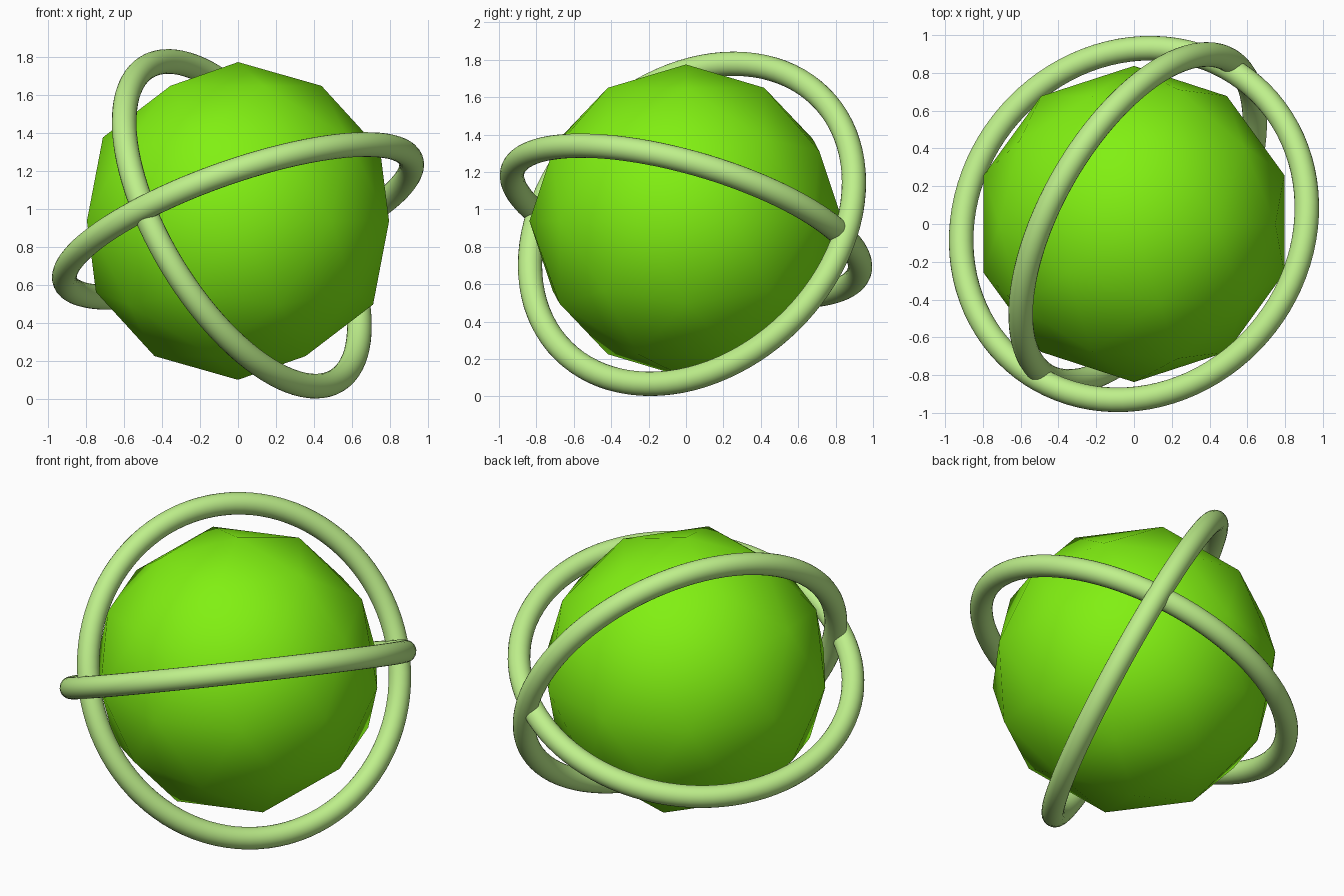
import bpy
from mathutils import Vector

if "Cube" in bpy.data.objects:
    bpy.data.objects.remove(bpy.data.objects["Cube"])

CENTRE_Z = 0.938


def material(name, colour):
    mat = bpy.data.materials.new(name)
    mat.diffuse_color = colour
    mat.use_nodes = True
    mat.node_tree.nodes["Principled BSDF"].inputs["Base Color"].default_value = mat.diffuse_color
    return mat


def finish(name, mat):
    obj = bpy.context.object
    obj.name = name
    obj.data.materials.append(mat)
    bpy.ops.object.shade_smooth()
    return obj


def ring(name, centre, normal, mat):
    bpy.ops.mesh.primitive_torus_add(
        major_radius=0.966, minor_radius=0.065,
        major_segments=96, minor_segments=24,
        location=centre,
        rotation=Vector((0, 0, 1)).rotation_difference(Vector(normal)).to_euler())
    return finish(name, mat)


core_green = material("core_green", (0.22, 0.87, 0.006, 1))
ring_green = material("ring_green", (0.52, 0.87, 0.26, 1))

# Faceted-outline core with smooth shading
bpy.ops.mesh.primitive_ico_sphere_add(subdivisions=2, radius=0.837,
                                      location=(0, 0, CENTRE_Z))
finish("core_sphere", core_green)

# Two tilted rings circling the core
ring("flat_ring", (0, 0, CENTRE_Z), (-0.32, 0.267, 0.908), ring_green)
ring("steep_ring", (0.02, 0.032, 0.923), (0.765, -0.442, 0.463), ring_green)
